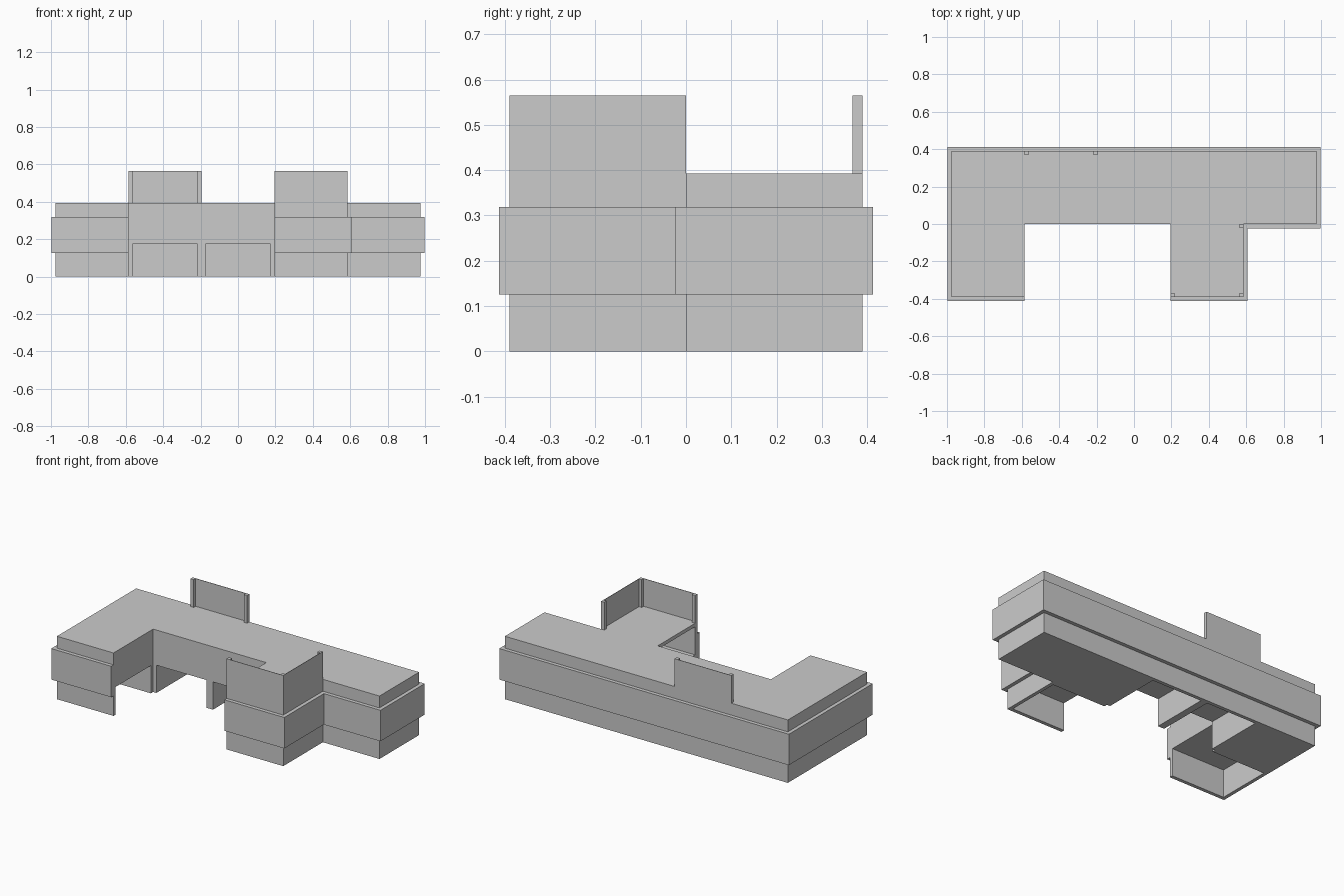
import bpy, bmesh
from mathutils import Vector

if "Cube" in bpy.data.objects:
    bpy.data.objects.remove(bpy.data.objects["Cube"])

A, B = 0.195, 0.585          # half module, module-and-a-half
L, D = 0.975, 0.39           # half length and half depth of the body
T = 0.022                    # wall, post and belt thickness
FLOOR, ROOF, TOP = 0.195, 0.392, 0.565


def finish(name, bm):
    bmesh.ops.recalc_face_normals(bm, faces=bm.faces)
    mesh = bpy.data.meshes.new(name)
    bm.to_mesh(mesh)
    bm.free()
    ob = bpy.data.objects.new(name, mesh)
    bpy.context.collection.objects.link(ob)
    return ob


def prism(name, outline, z0, z1):
    bm = bmesh.new()
    face = bm.faces.new([bm.verts.new((x, y, z0)) for x, y in outline])
    ext = bmesh.ops.extrude_face_region(bm, geom=[face])
    verts = [g for g in ext["geom"] if isinstance(g, bmesh.types.BMVert)]
    bmesh.ops.translate(bm, verts=verts, vec=(0, 0, z1 - z0))
    # make sure the bottom is closed
    bmesh.ops.holes_fill(bm, edges=[e for e in bm.edges if e.is_boundary])
    return finish(name, bm)


def boxes(name, spans):
    bm = bmesh.new()
    for lo, hi in spans:
        lo, hi = Vector(lo), Vector(hi)
        new = bmesh.ops.create_cube(bm, size=1)["verts"]
        for v in new:
            v.co = (lo + hi) / 2 + v.co * (hi - lo)
    return finish(name, bm)


# Outer facade line, open towards the courtyard
facade = [(-B, -D), (-L, -D), (-L, D), (L, D), (L, 0), (B, 0), (B, -D), (A, -D)]
body = prism("building_body", facade + [(A, 0), (-B, 0)], 0, ROOF)

# Ground-floor bays open to the courtyard, and the open upper room in the right wing
c = FLOOR - T
cutter = boxes("bay_cutter", [
    ((-L + T, -D + T, -0.1), (-B + 0.01, -T, c)),
    ((-B + T, -0.1, -0.1), (-A - T, D - T, c)),
    ((-A + T, -0.1, -0.1), (A - T, D - T, c)),
    ((A - 0.01, -D + T, -0.1), (B - T, -T, c)),
    ((A - 0.01, -D + T, FLOOR), (B - T, -T, ROOF - T)),
])
cutter.hide_render = True
mod = body.modifiers.new("bays", "BOOLEAN")
mod.operation, mod.solver, mod.object = "DIFFERENCE", "EXACT", cutter
bpy.context.view_layer.objects.active = body
bpy.ops.object.modifier_apply(modifier=mod.name)
bpy.data.objects.remove(cutter)

# Projecting belt around the outer facade, ends flush with the courtyard
o = T + 0.001
outer = [(-B, -D - o), (-L - o, -D - o), (-L - o, D + o), (L + o, D + o),
         (L + o, -o), (B + o, -o), (B + o, -D - o), (A, -D - o)]
prism("facade_belt", outer + facade[::-1], 0.125, 0.318)


# Thin roof screens with square corner posts
def posts(name, corners):
    boxes(name, [((x, y, ROOF), (x + T, y + T, TOP)) for x, y in corners])


P = 0.003
boxes("back_screen", [((-B, D - P, ROOF), (-A, D, TOP))])
posts("back_screen_posts", [(-B, D - T), (-A - T, D - T)])
boxes("wing_front_screen", [((A, -D, ROOF), (B, -D + P, TOP))])
boxes("wing_side_screen", [((B - P, -D, ROOF), (B, 0, TOP))])
posts("wing_screen_posts", [(A, -D), (B - T, -D), (B - T, -T)])
